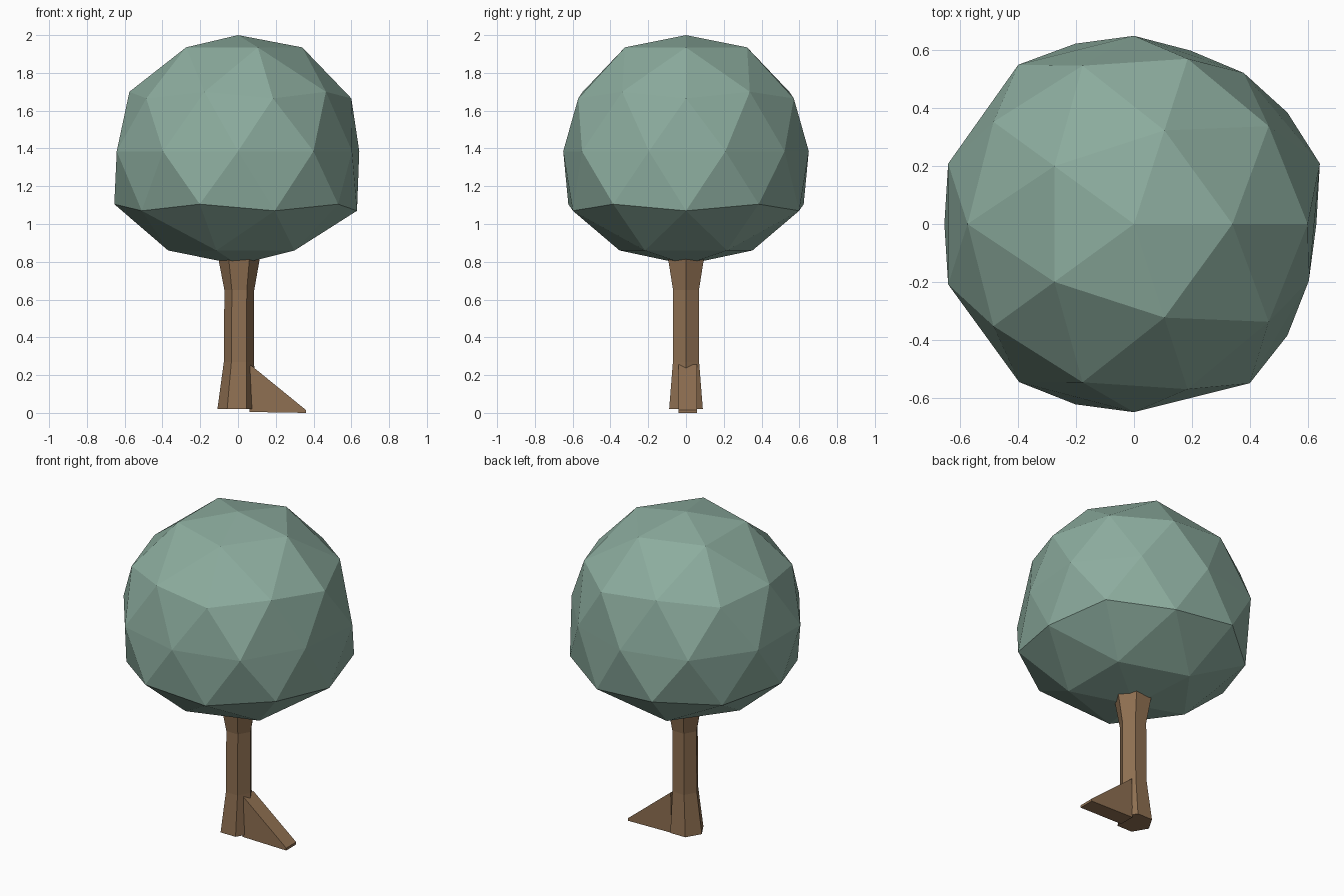
import bpy, bmesh
from math import cos, sin, atan2, degrees, radians

cube = bpy.data.objects.get("Cube")
if cube:
    bpy.data.objects.remove(cube, do_unlink=True)


def material(name, rgb):
    m = bpy.data.materials.new(name)
    m.use_nodes = True
    m.diffuse_color = (*rgb, 1)
    bsdf = next(n for n in m.node_tree.nodes if n.type == 'BSDF_PRINCIPLED')
    bsdf.inputs["Base Color"].default_value = (*rgb, 1)
    return m


def finish(bm, name, mat):
    bmesh.ops.recalc_face_normals(bm, faces=bm.faces)
    mesh = bpy.data.meshes.new(name)
    bm.to_mesh(mesh)
    bm.free()
    mesh.materials.append(mat)
    obj = bpy.data.objects.new(name, mesh)
    bpy.context.collection.objects.link(obj)
    return obj


leaf_green = material("leaf green", (0.262, 0.413, 0.342))
bark_brown = material("bark brown", (0.275, 0.162, 0.084))

# Crown: faceted ball with each ring of vertices set to its own radius and height
RINGS = {1.0: (0, 2.0), 0.85: (0.34, 1.935), 0.53: (0.575, 1.7), 0.45: (0.6, 1.665),
         0.0: (0.66, 1.385),
         -0.45: (0.655, 1.105), -0.53: (0.63, 1.07), -0.85: (0.37, 0.86), -1.0: (0, 0.785)}
# Uneven radii around the middle ring
MIDDLE = [0.675, 0.645, 0.65, 0.68, 0.675, 0.675, 0.675, 0.65, 0.68, 0.635]

bm = bmesh.new()
bmesh.ops.create_icosphere(bm, subdivisions=2, radius=1)
for v in bm.verts:
    key = min(RINGS, key=lambda k: abs(k - v.co.z))
    radius, height = RINGS[key]
    angle = atan2(v.co.y, v.co.x)
    if key == 0.0:
        radius = MIDDLE[round((degrees(angle) % 360 - 18) / 36) % 10]
    v.co = (radius * cos(angle), radius * sin(angle), height)
finish(bm, "crown", leaf_green)

# Trunk: six-sided column, flared at both ends (centre x, radius, height)
SECTIONS = [(-0.006, 0.103, 0.02), (0.005, 0.08, 0.27),
            (0.007, 0.079, 0.65), (0.005, 0.125, 0.9)]
bm = bmesh.new()
loops = [[bm.verts.new((x + r * cos(radians(60 * i)), r * sin(radians(60 * i)), z))
          for i in range(6)] for x, r, z in SECTIONS]
for low, high in zip(loops, loops[1:]):
    for i in range(6):
        j = (i + 1) % 6
        bm.faces.new((low[i], low[j], high[j], high[i]))
bm.faces.new(loops[0][::-1])
bm.faces.new(loops[-1])
finish(bm, "trunk", bark_brown)

# Root: wedge sloping from the trunk down to the ground
PROFILE = [(0.06, 0.005), (0.36, 0.0), (0.36, 0.015), (0.065, 0.255)]
bm = bmesh.new()
front, back = [[bm.verts.new((x, y, z)) for x, z in PROFILE] for y in (-0.04, 0.058)]
bm.faces.new(front)
bm.faces.new(back[::-1])
for i in range(4):
    j = (i + 1) % 4
    bm.faces.new((front[i], back[i], back[j], front[j]))
finish(bm, "root", bark_brown)
